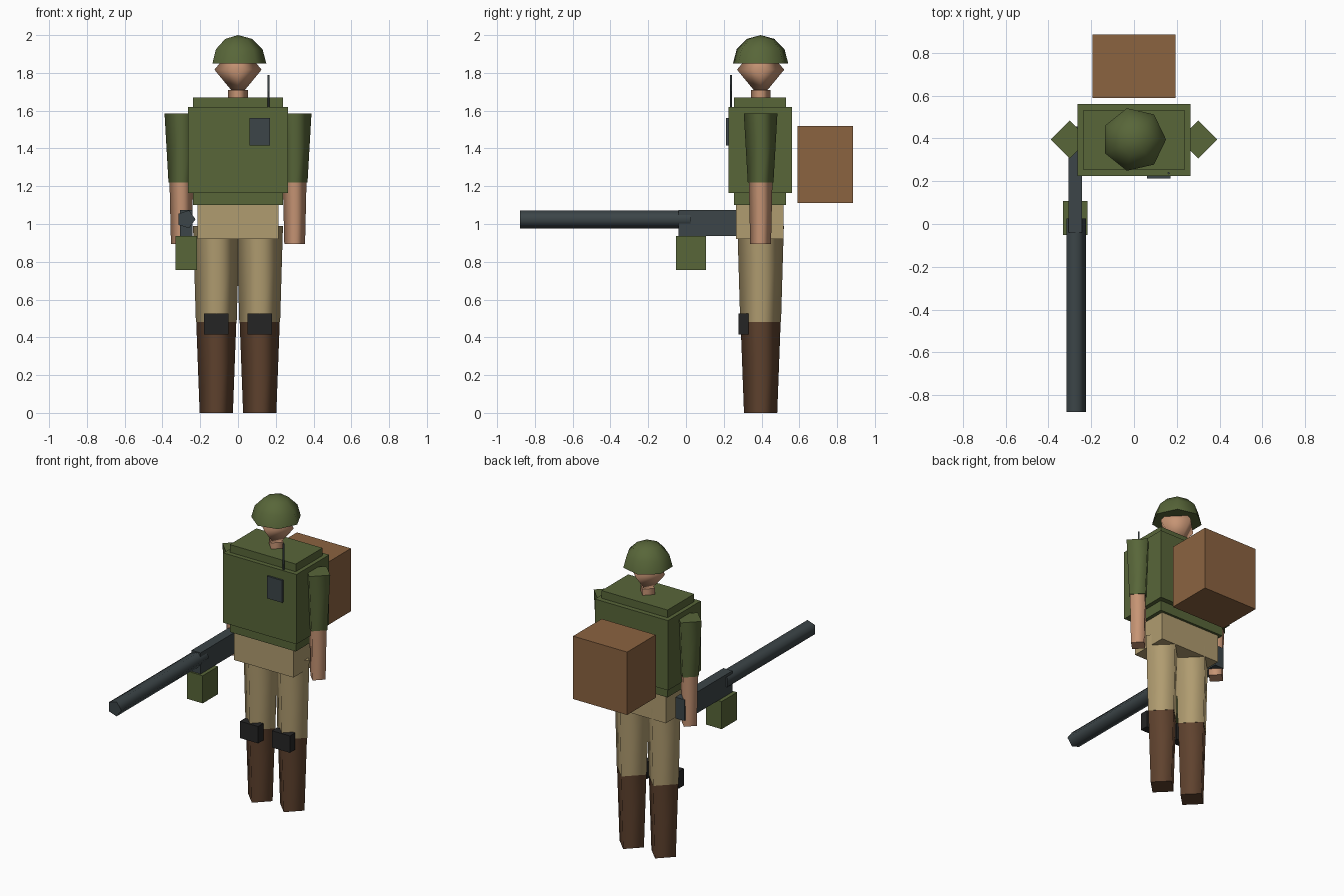
import bpy
import bmesh
from math import cos, sin, tau, pi
from mathutils import Matrix, Vector

cube = bpy.data.objects.get("Cube")
if cube:
    bpy.data.objects.remove(cube, do_unlink=True)

MID = 0.395  # depth of the body's centre line


def material(name, hex_code):
    channels = [int(hex_code[i:i + 2], 16) / 255 for i in (0, 2, 4)]
    rgba = [((c + 0.055) / 1.055) ** 2.4 for c in channels] + [1]
    mat = bpy.data.materials.new(name)
    mat.use_nodes = True
    mat.diffuse_color = rgba
    bsdf = mat.node_tree.nodes["Principled BSDF"]
    bsdf.inputs["Base Color"].default_value = rgba
    bsdf.inputs["Roughness"].default_value = 0.9
    return mat


GREEN = material("olive_green", "586639")
KHAKI = material("khaki", "b09c70")
SKIN = material("skin", "c69474")
BOOT = material("boot_brown", "5f422e")
LEATHER = material("pack_brown", "8b6340")
BLACK = material("pad_black", "252525")
METAL = material("gun_metal", "3c4548")


def finish(name, bm, mat):
    bmesh.ops.recalc_face_normals(bm, faces=bm.faces)
    mesh = bpy.data.meshes.new(name)
    bm.to_mesh(mesh)
    bm.free()
    mesh.materials.append(mat)
    obj = bpy.data.objects.new(name, mesh)
    bpy.context.scene.collection.objects.link(obj)
    return obj


def box(name, mat, x, y, z):
    """Box given its low and high limit on each axis."""
    bm = bmesh.new()
    bmesh.ops.create_cube(bm, size=1)
    for v in bm.verts:
        v.co = [(lo + hi) / 2 + c * (hi - lo) for c, (lo, hi) in zip(v.co, (x, y, z))]
    return finish(name, bm, mat)


def lathe(name, mat, sides, profile, origin, turn=None):
    """Smooth-sided solid from (radius, height) rings; flat ends stay sharp."""
    bm = bmesh.new()
    rings = []
    for r, h in profile:
        count = sides if r else 1
        rings.append([bm.verts.new((r * cos(tau * i / sides), r * sin(tau * i / sides), h))
                      for i in range(count)])
    for a, b in zip(rings, rings[1:]):
        for i in range(sides):
            j = (i + 1) % sides
            corners = [a[i % len(a)], a[j % len(a)], b[j % len(b)], b[i % len(b)]]
            bm.faces.new(list(dict.fromkeys(corners))).smooth = True
    for ring in (rings[0], rings[-1]):
        if len(ring) > 1:
            cap = bm.faces.new(ring)
            for e in cap.edges:
                e.smooth = False
    if turn:
        bm.transform(turn)
    bm.transform(Matrix.Translation(Vector(origin)))
    return finish(name, bm, mat)


# Head, neck and helmet
lathe("head", SKIN, 4, [(0, 1.665), (0.125, 1.817), (0, 1.965)], (0, MID, 0))
lathe("neck", SKIN, 4, [(0.052, 1.62), (0.052, 1.71)], (0, MID, 0))
dome = [(0.15 * cos(a), 0.15 * sin(a)) for a in (0, pi / 6, pi / 3)] + [(0, 0.15)]
lathe("helmet", GREEN, 7, dome, (0, MID, 1.85))

# Torso, vest, hips and pack
box("torso", GREEN, (-0.238, 0.238), (0.255, 0.53), (1.1, 1.67))
box("vest", GREEN, (-0.264, 0.264), (0.225, 0.562), (1.165, 1.62))
box("hips", KHAKI, (-0.215, 0.215), (0.265, 0.515), (0.92, 1.1))
box("backpack", LEATHER, (-0.195, 0.195), (0.59, 0.885), (1.11, 1.52))

# Chest radio with antenna
box("radio", METAL, (0.06, 0.17), (0.213, 0.24), (1.415, 1.56))
lathe("antenna", METAL, 4, [(0.006, 1.5), (0.006, 1.79)], (0.162, 0.238, 0))

# Arms and legs, one set per side
for side, s in (("left", 1), ("right", -1)):
    arm, leg = (0.3 * s, MID, 0), (0.115 * s, MID, 0)
    lathe(side + "_sleeve", GREEN, 4, [(0.068, 1.22), (0.089, 1.585)], arm)
    lathe(side + "_forearm", SKIN, 4, [(0.055, 0.895), (0.063, 1.24)], arm)
    lathe(side + "_trouser_leg", KHAKI, 4, [(0.108, 0.48), (0.123, 0.99)], leg)
    lathe(side + "_boot", BOOT, 4, [(0.088, 0), (0.106, 0.48)], leg)
    box(side + "_knee_pad", BLACK, (0.115 * s - 0.065, 0.115 * s + 0.065),
        (0.278, 0.332), (0.415, 0.525))

# Gun held at the right hip, pointing forward
lathe("gun_barrel", METAL, 5, [(0.05, 0), (0.05, 0.905)], (-0.275, 0.025, 1.025),
      Matrix.Rotation(pi / 2, 4, "X"))
box("gun_receiver", METAL, (-0.307, -0.242), (-0.04, 0.455), (0.937, 1.075))
box("ammo_box", GREEN, (-0.332, -0.218), (-0.052, 0.107), (0.757, 0.937))
